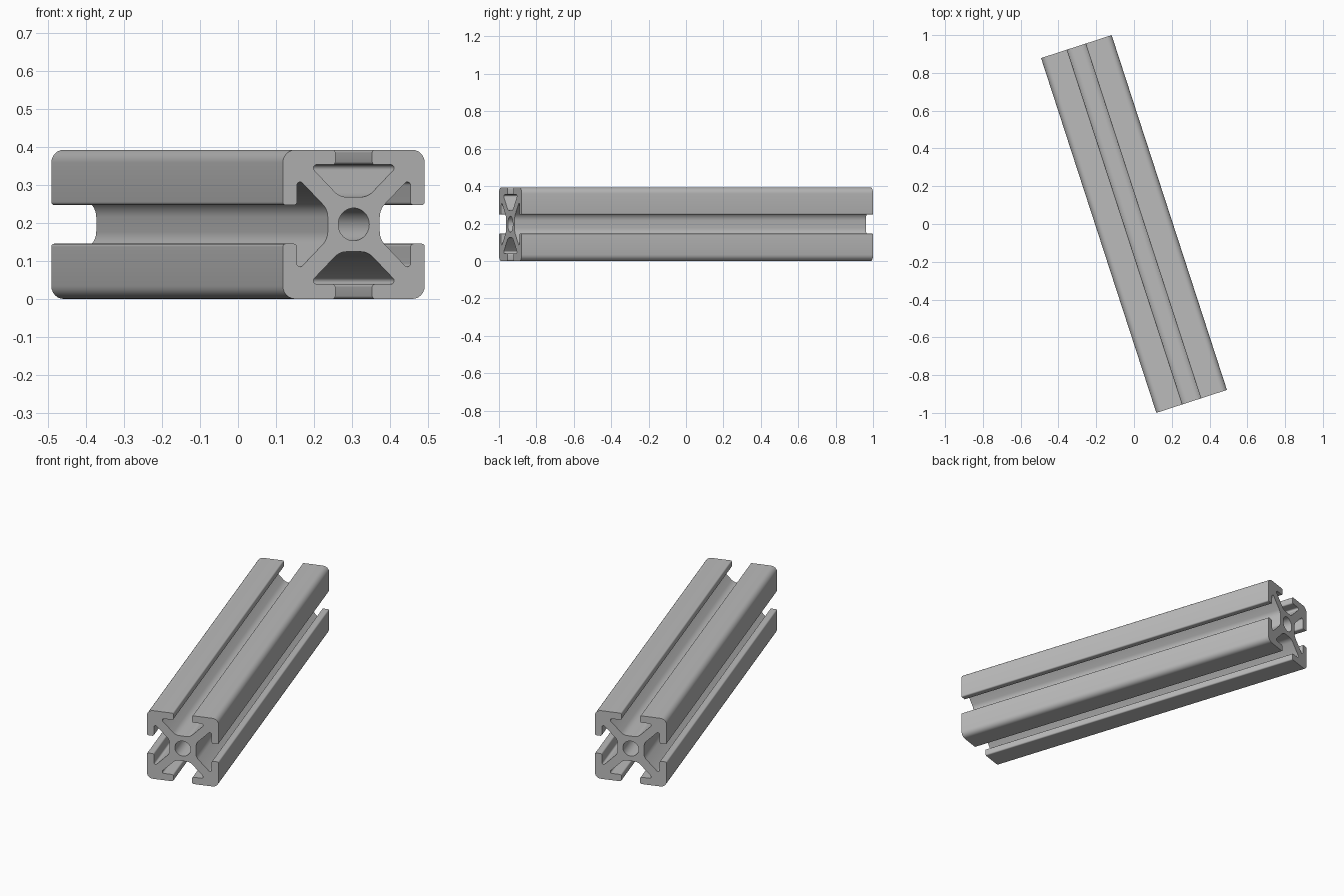
import bpy
import bmesh
import math
from mathutils import Matrix, Vector

cube = bpy.data.objects.get("Cube")
if cube:
    bpy.data.objects.remove(cube, do_unlink=True)

HALF = 0.1965      # half the width of the square section
LENGTH = 1.975
LIP = HALF - 0.039  # inner side of the slot lips
GAP = 0.051        # half the slot opening
CORE = 0.072       # floor of the slot
RIB = 0.033        # offset of the diagonal ribs
BORE = 0.043


def fillet(points, steps=6):
    """Round each (x, y, radius) corner of a closed outline."""
    out = []
    for i, (x, y, r) in enumerate(points):
        p = Vector((x, y))
        a = (Vector(points[i - 1][:2]) - p).normalized()
        b = (Vector(points[(i + 1) % len(points)][:2]) - p).normalized()
        half = a.angle(b) / 2
        centre = p + (a + b).normalized() * (r / math.sin(half))
        start = p + a * (r / math.tan(half)) - centre
        end = p + b * (r / math.tan(half)) - centre
        sweep = start.angle_signed(end)
        for k in range(steps + 1):
            out.append(centre + Matrix.Rotation(-sweep * k / steps, 2) @ start)
    return out


# One side of the section: outer corner, lip, slot and lip again
half_slot = [
    (GAP, HALF, 0.008),
    (GAP, LIP, 0.008),
    (LIP - RIB, LIP, 0.009),
    (CORE - RIB, CORE, 0.048),
]
side = [(HALF, HALF, 0.034)] + half_slot
side += [(-x, y, r) for x, y, r in reversed(half_slot)]
outline = []
for turn in range(4):
    rot = Matrix.Rotation(turn * math.pi / 2, 2)
    for x, y, r in side:
        p = rot @ Vector((x, y))
        outline.append((p.x, p.y, r))
bore = [Vector((BORE * math.cos(t * math.tau / 40), BORE * math.sin(t * math.tau / 40)))
        for t in range(40)]

# Extruded section with the centre bore left open
curve = bpy.data.curves.new("slotted_rail", "CURVE")
curve.dimensions = "2D"
curve.fill_mode = "BOTH"
curve.extrude = LENGTH / 2
for loop in (fillet(outline), bore):
    spline = curve.splines.new("POLY")
    spline.points.add(len(loop) - 1)
    for point, p in zip(spline.points, loop):
        point.co = (p.x, p.y, 0, 1)
    spline.use_cyclic_u = True

rail = bpy.data.objects.new("slotted_rail", curve)
bpy.context.collection.objects.link(rail)
bpy.ops.object.select_all(action="DESELECT")
rail.select_set(True)
bpy.context.view_layer.objects.active = rail
bpy.ops.object.convert(target="MESH")
rail = bpy.context.object

# Weld the end caps and lay the rail down, turned on the ground
bm = bmesh.new()
bm.from_mesh(rail.data)
bmesh.ops.remove_doubles(bm, verts=bm.verts, dist=0.0001)
bmesh.ops.recalc_face_normals(bm, faces=bm.faces)
bm.transform(Matrix.Translation((0, 0, HALF))
             @ Matrix.Rotation(math.radians(18), 4, "Z")
             @ Matrix.Rotation(math.radians(90), 4, "X"))
bm.to_mesh(rail.data)
bm.free()

# Plain metal grey
grey = bpy.data.materials.new("aluminium_grey")
grey.use_nodes = True
colour = (0.5, 0.5, 0.5, 1)
grey.diffuse_color = colour
grey.node_tree.nodes["Principled BSDF"].inputs["Base Color"].default_value = colour
rail.data.materials.clear()
rail.data.materials.append(grey)
bpy.ops.object.shade_smooth_by_angle(angle=math.radians(30))
